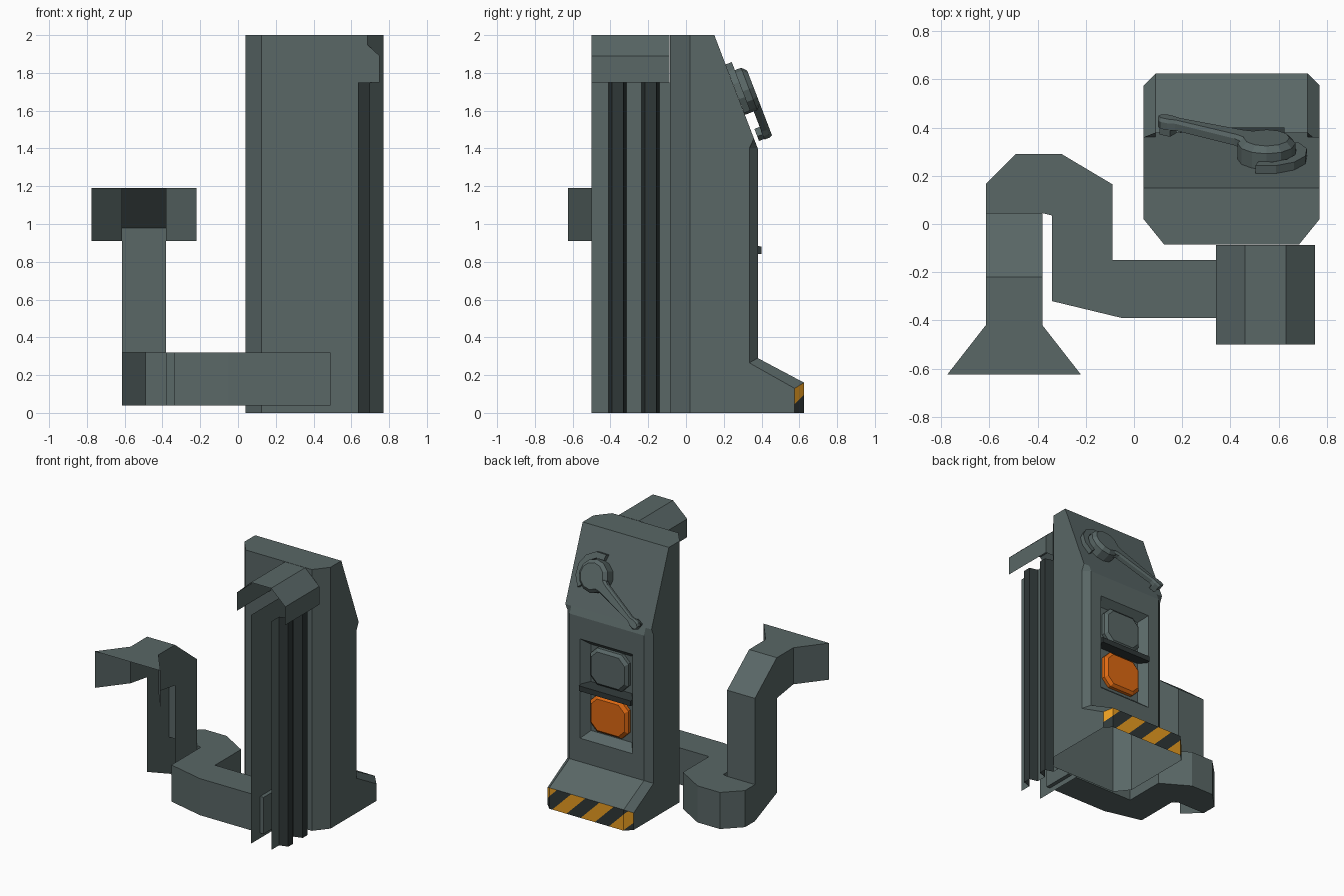
import bpy, bmesh, math
from mathutils import Vector

if "Cube" in bpy.data.objects:
    bpy.data.objects.remove(bpy.data.objects["Cube"])


def material(name, rgb):
    m = bpy.data.materials.new(name)
    m.diffuse_color = (*rgb, 1)
    m.use_nodes = True
    m.node_tree.nodes["Principled BSDF"].inputs["Base Color"].default_value = m.diffuse_color
    return m


GREY = material("slate grey", (0.10, 0.135, 0.133))
BLACK = material("near black", (0.028, 0.038, 0.038))
ORANGE = material("button orange", (0.72, 0.14, 0.006))
YELLOW = material("hazard amber", (0.80, 0.33, 0.015))


def build(name, faces, mats=(GREY,), stripes=None):
    """faces: list of (points, material index); shared points are welded."""
    bm = bmesh.new()
    for pts, mi in faces:
        f = bm.faces.new([bm.verts.new(p) for p in pts])
        f.material_index = mi
    bmesh.ops.remove_doubles(bm, verts=bm.verts, dist=1e-4)
    bmesh.ops.recalc_face_normals(bm, faces=bm.faces)
    if stripes:
        stripes(bm)
    me = bpy.data.meshes.new(name)
    bm.to_mesh(me)
    bm.free()
    for m in mats:
        me.materials.append(m)
    ob = bpy.data.objects.new(name, me)
    bpy.context.collection.objects.link(ob)
    return ob


def loft(rings, skip=(), cap0=True, cap1=True):
    """Quads between closed rings of points, with end caps."""
    out = []
    n = len(rings[0])
    for a, b in zip(rings, rings[1:]):
        out += [([a[i], a[(i + 1) % n], b[(i + 1) % n], b[i]], 0)
                for i in range(n) if i not in skip]
    if cap0:
        out.append((rings[0], 0))
    if cap1:
        out.append((rings[-1], 0))
    return out


def strip(pts, skip=()):
    """Sheet from pairs of points."""
    return [([a, b, d, c], 0) for (a, b), (c, d) in zip(pts, pts[1:])]


# --- Cabinet body: outer yz, inner yz, chamfer width in x
X0, X1 = 0.04, 0.77
prof = [(.15, 2, .15, 2, .05), (.36, 1.452, .36, 1.452, .05),
        (.335, 1.4, .38, 1.4, .05), (.335, .265, .38, .29, .05),
        (.575, .13, .625, .16, .05), (.575, 0, .625, 0, .05),
        (.02, 0, -.085, 0, .085), (.02, 2, -.085, 2, .085)]
cols = [[(X0, a, b) for a, b, c, d, e in prof],
        [(X0 + e, c, d) for a, b, c, d, e in prof],
        [(X1 - e, c, d) for a, b, c, d, e in prof],
        [(X1, a, b) for a, b, c, d, e in prof]]
body = [(cols[0], 0), (cols[3], 0)]
for k in range(3):
    for i in range(8):
        if i == 5 or (k == 1 and i == 2):      # open bottom, recess hole
            continue
        j = (i + 1) % 8
        body.append(([cols[k][i], cols[k][j], cols[k + 1][j], cols[k + 1][i]],
                     1 if i == 4 else 0))


def rect(x0, x1, z0, z1, y):
    return [(x0, y, z0), (x1, y, z0), (x1, y, z1), (x0, y, z1)]


# Recessed button panel
body += loft([rect(.09, .72, .29, 1.4, .38), rect(.185, .63, .47, 1.23, .38),
              rect(.235, .58, .52, 1.18, .32)], cap0=False)


def hazard(bm):
    # Diagonal stripes on the toe
    for k in range(-7, 2):
        fs = [f for f in bm.faces if f.material_index == 1]
        geom = list({e for f in fs for e in f.edges} | {v for f in fs for v in f.verts}) + fs
        bmesh.ops.bisect_plane(bm, geom=geom, dist=1e-5,
                               plane_co=(.815 + .12 * k, 0, 0), plane_no=(1, 0, 1))
    for f in bm.faces:
        if f.material_index == 1:
            c = f.calc_center_median()
            f.material_index = 1 + (math.floor((c.x + c.z - .815) / .12) % 2)


build("cabinet_body", body, (GREY, YELLOW, BLACK), hazard)


# --- Buttons and divider
def octagon(cx, cz, w, h, c, y):
    return [(cx + x, y, cz + z) for x, z in
            [(-w + c, -h), (w - c, -h), (w, -h + c), (w, h - c),
             (w - c, h), (-w + c, h), (-w, h - c), (-w, -h + c)]]


for name, z, m in [("upper_button", 1.04, GREY), ("lower_button", .68, ORANGE)]:
    build(name, loft([octagon(.407, z, .16, .14, .055, .318),
                      octagon(.407, z, .16, .14, .055, .345),
                      octagon(.407, z, .14, .12, .05, .365)], cap0=False), (m,))
build("button_divider", loft([rect(.19, .625, .84, .895, .32),
                              rect(.19, .625, .84, .88, .40)]), (BLACK,))

# --- Lever on the sloped face: local x, upslope, outward
ORG = Vector((.55, .269, 1.69))
UP, OUT = Vector((0, -.358, .934)), Vector((0, .934, .358))


def on_slope(pts, h):
    return [tuple(ORG + Vector((x, 0, 0)) + UP * u + OUT * h) for x, u in pts]


def circle(r, n=12, a0=0, a1=360):
    return [(r * math.cos(math.radians(a0 + (a1 - a0) * i / n)),
             r * math.sin(math.radians(a0 + (a1 - a0) * i / n))) for i in range(n)]


build("lever_hub", loft([on_slope(circle(.12), 0), on_slope(circle(.12), .07),
                         on_slope(circle(.095), .095)]))
arc = circle(.17, 6, -40, 135) + circle(.125, 6, -40, 135)[::-1]
build("lever_collar", loft([on_slope(arc, 0), on_slope(arc, .035)]))
ax = Vector((-.44, -.26)).normalized()


def along(pts):
    return [(a * ax.x - b * ax.y, a * ax.y + b * ax.x) for a, b in pts]


half = [(.05, .07), (.13, .042), (.43, .02), (.46, .032), (.495, .032), (.515, .015)]
grip = half + [(a, -b) for a, b in reversed(half)]
build("lever_arm", loft([on_slope(along(grip), .05), on_slope(along(grip), .08),
                         on_slope(along([(a, b * .7) for a, b in grip]), .095)]))
foot = [(.45, .025), (.5, .025), (.5, -.025), (.45, -.025)]
build("lever_tip", loft([on_slope(along(foot), .02), on_slope(along(foot), .05)]))

# --- Front channel: hood, plain wall and ribbed wall
hood = [(.34, 1.75), (.34, 1.89), (.46, 2), (.63, 2), (.75, 1.89), (.75, 1.75)]
build("channel_hood", strip([((x, -.5, z), (x, -.088, z)) for x, z in hood])
      + [([(x, -.088, z) for x, z in hood], 0)])
build("channel_wall", strip([((.46, y, 0), (.46, y, 1.75)) for y in (-.5, -.085)]))
ribs = [(-.5, .635)]
for y in (-.41, -.235):
    ribs += [(y, .635), (y + .018, .70), (y + .078, .70), (y + .095, .635)]
ribs.append((-.085, .635))
sheet = strip([((x, y, 0), (x, y, 1.75)) for y, x in ribs])
sheet = [(p, 1 if max(v[0] for v in p) > .65 else 0) for p, _ in sheet]
build("ribbed_wall", sheet, (GREY, BLACK))

# --- Hooked pipe arm, open where it meets the upright
hook = [(.49, -.15), (-.09, -.15), (-.09, .165), (-.30, .29), (-.49, .29),
        (-.615, .165), (-.615, .045), (-.38, .045), (-.34, .035),
        (-.34, -.32), (-.05, -.39), (.49, -.39)]
build("hooked_arm", loft([[(x, y, z) for x, y in hook] for z in (.04, .32)], skip=(6,)))

# --- Upright channel with flared mouth
XL, XR = -.615, -.38
side = [(.045, .04), (.045, .98), (-.22, 1.19), (-.42, 1.19),
        (-.42, .91), (-.22, .88), (-.22, .155)]
up = [([(x, y, z) for y, z in side], 0) for x in (XL, XR)]
up += strip([((XL, y, z), (XR, y, z)) for y, z in
             [(.045, .32), (.045, .98), (-.22, 1.19), (-.42, 1.19)]])
for x, xf in ((XL, -.775), (XR, -.22)):
    up.append(([(x, -.42, .91), (xf, -.625, .91), (xf, -.625, 1.19), (x, -.42, 1.19)], 0))
up.append(([(XL, -.42, 1.19), (XR, -.42, 1.19), (-.22, -.625, 1.19), (-.775, -.625, 1.19)], 0))
build("upright_channel", up)
